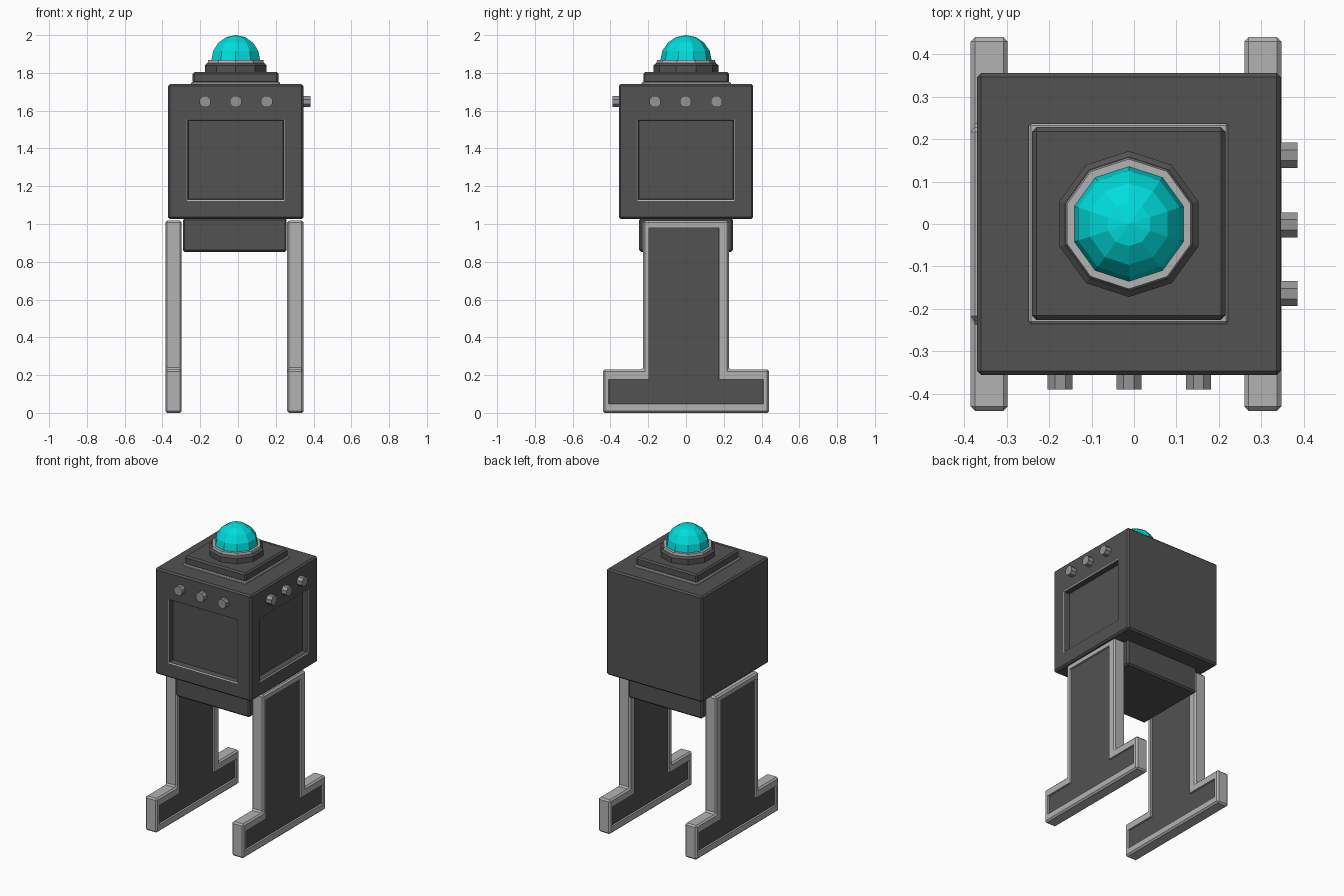
import bpy, bmesh
from math import pi
from mathutils import Vector, Matrix

if "Cube" in bpy.data.objects:
    bpy.data.objects.remove(bpy.data.objects["Cube"])


def material(name, rgb):
    m = bpy.data.materials.new(name)
    m.diffuse_color = (*rgb, 1)
    m.use_nodes = True
    m.node_tree.nodes["Principled BSDF"].inputs["Base Color"].default_value = m.diffuse_color
    return m


DARK = material("dark_grey", (0.085, 0.085, 0.085))
LIGHT = material("light_grey", (0.45, 0.45, 0.45))
KNOB = material("mid_grey", (0.3, 0.3, 0.3))
CYAN = material("cyan", (0.0, 0.72, 0.72))
CX = -0.012  # the head sits slightly left of centre


def finish(bm, name, *mats):
    bmesh.ops.recalc_face_normals(bm, faces=bm.faces)
    me = bpy.data.meshes.new(name)
    bm.to_mesh(me)
    bm.free()
    for m in mats:
        me.materials.append(m)
    ob = bpy.data.objects.new(name, me)
    bpy.context.collection.objects.link(ob)
    return ob


def bevel(bm, w):
    bmesh.ops.bevel(bm, geom=bm.edges[:], offset=w, segments=1, affect='EDGES', profile=0.5)
    bm.normal_update()


def box_mesh(lo, hi, w=0.01):
    bm = bmesh.new()
    lo, hi = Vector(lo), Vector(hi)
    bmesh.ops.create_cube(bm, size=1, matrix=Matrix.Translation((lo + hi) / 2)
                          @ Matrix.Diagonal((*(hi - lo), 1)))
    bevel(bm, w)
    return bm


def facing(bm, direction):
    d = Vector(direction)
    return max((f for f in bm.faces if f.normal.dot(d) > 0.99), key=lambda f: f.calc_area())


def inset(bm, face, thickness, depth=0.0, rim_mat=0):
    r = bmesh.ops.inset_individual(bm, faces=[face], thickness=thickness, depth=depth,
                                   use_even_offset=True)
    for f in r["faces"]:
        if f is not face:
            f.material_index = rim_mat


def cone(name, r1, r2, z0, z1, mat):
    bm = bmesh.new()
    bmesh.ops.create_cone(bm, cap_ends=True, segments=10, radius1=r1, radius2=r2,
                          depth=z1 - z0, matrix=Matrix.Translation((CX, 0, (z0 + z1) / 2)))
    return finish(bm, name, mat)


# Head box with a recessed screen on the front and right sides
bm = box_mesh((-0.37, -0.356, 1.026), (0.346, 0.356, 1.74))
for d in ((0, -1, 0), (1, 0, 0)):
    f = facing(bm, d)
    inset(bm, f, 0.087)
    zmid = f.calc_center_median().z
    for v in f.verts:
        if v.co.z > zmid:
            v.co.z = 1.557
    inset(bm, f, 0.006, -0.004, 1)
    inset(bm, f, 0.004, -0.035)
finish(bm, "head_box", DARK, LIGHT)

# Hip block
finish(box_mesh((-0.292, -0.248, 0.853), (0.258, 0.248, 1.03)), "hip_block", DARK)

# Knobs above the screens
for i, p in enumerate((-0.174, -0.012, 0.152)):
    for side in ("front", "right"):
        bm = bmesh.new()
        if side == "front":
            mat = Matrix.Translation((p, -0.365, 1.648)) @ Matrix.Rotation(pi / 2, 4, 'X')
        else:
            mat = Matrix.Translation((0.36, p + 0.01, 1.648)) @ Matrix.Rotation(pi / 2, 4, 'Y')
        bmesh.ops.create_cone(bm, cap_ends=True, segments=8, radius1=0.032, radius2=0.032,
                              depth=0.05, matrix=mat @ Matrix.Rotation(pi / 8, 4, 'Z'))
        finish(bm, f"{side}_knob_{i + 1}", KNOB)

# Legs: inverted T slabs with a dark inlaid panel on both faces
outer = [(-0.44, 0.0), (0.44, 0.0), (0.44, 0.23), (0.227, 0.23),
         (0.227, 1.018), (-0.227, 1.018), (-0.227, 0.23), (-0.44, 0.23)]
inner = [(-0.41, 0.048), (0.41, 0.048), (0.41, 0.178), (0.175, 0.178),
         (0.175, 0.98), (-0.197, 0.98), (-0.197, 0.178), (-0.41, 0.178)]
for name, x0, x1 in (("left_leg", -0.385, -0.298), ("right_leg", 0.26, 0.347)):
    bm = bmesh.new()
    base = bm.faces.new([bm.verts.new((x0, y, z)) for y, z in outer])
    ext = bmesh.ops.extrude_face_region(bm, geom=[base])
    bmesh.ops.translate(bm, vec=(x1 - x0, 0, 0),
                        verts=[e for e in ext["geom"] if isinstance(e, bmesh.types.BMVert)])
    bmesh.ops.recalc_face_normals(bm, faces=bm.faces)
    bevel(bm, 0.01)
    for s in (-1, 1):
        f = facing(bm, (s, 0, 0))
        inset(bm, f, 0.02)
        for v in f.verts:
            v.co.y, v.co.z = min(inner, key=lambda p: (p[0] - v.co.y) ** 2 + (p[1] - v.co.z) ** 2)
        inset(bm, f, 0.002, -0.01)
        f.material_index = 1
    finish(bm, name, LIGHT, DARK)

# Stepped base under the lamp
finish(box_mesh((-0.248, -0.235, 1.735), (0.222, 0.237, 1.752), 0.005), "trim_plate", LIGHT)
finish(box_mesh((-0.24, -0.226, 1.745), (0.215, 0.228, 1.805)), "top_plate", DARK)
cone("lamp_collar", 0.172, 0.172, 1.80, 1.84, DARK)
cone("lamp_collar_chamfer", 0.172, 0.158, 1.84, 1.852, DARK)
cone("lamp_ring", 0.157, 0.153, 1.85, 1.868, LIGHT)

# Low-poly lamp dome
bm = bmesh.new()
bmesh.ops.create_uvsphere(bm, u_segments=10, v_segments=8, radius=0.136,
                          matrix=Matrix.Translation((CX, 0, 1.864)))
bmesh.ops.bisect_plane(bm, geom=bm.verts[:] + bm.edges[:] + bm.faces[:],
                       plane_co=(0, 0, 1.863), plane_no=(0, 0, 1), clear_inner=True)
finish(bm, "lamp_dome", CYAN)
